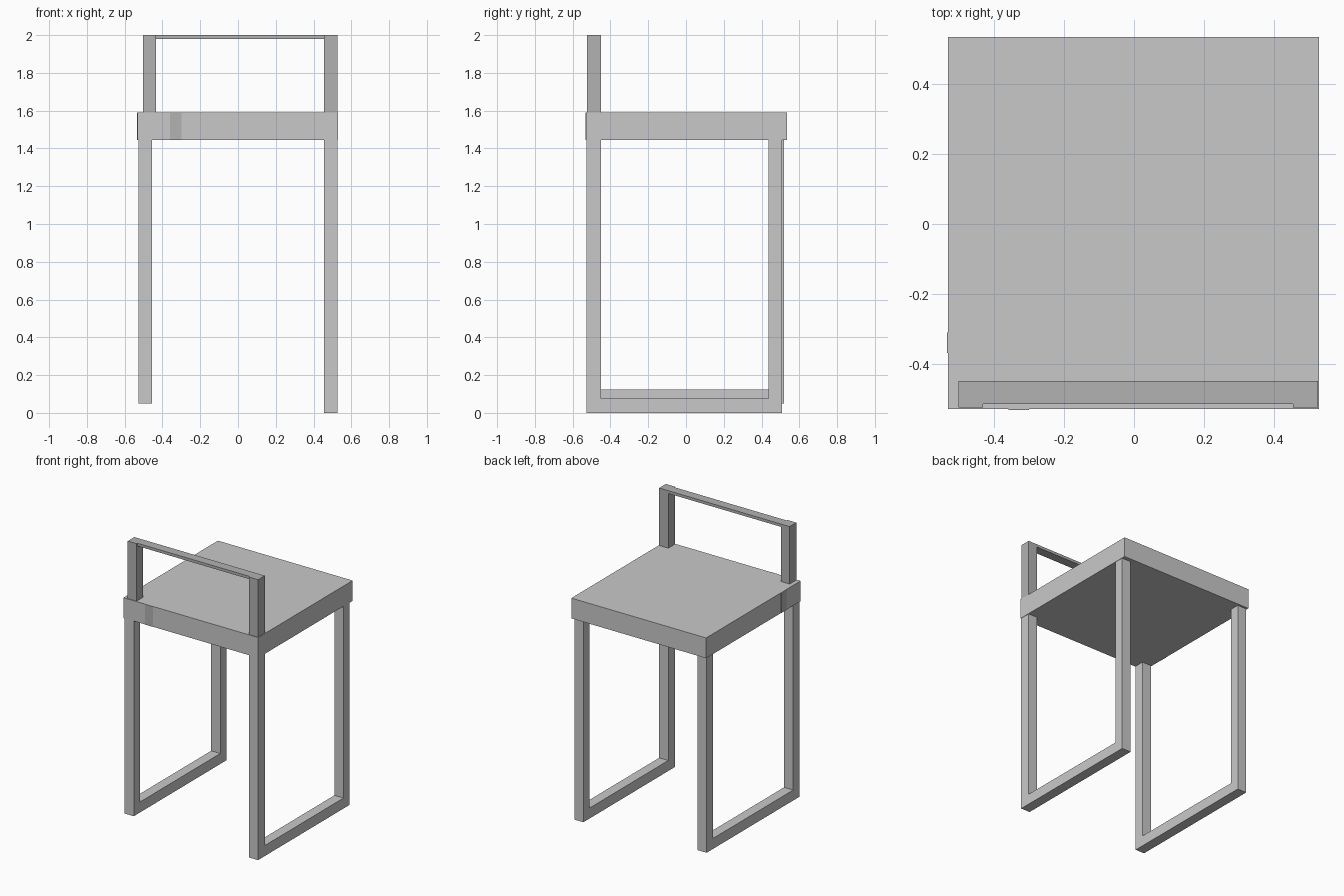
import bpy

if "Cube" in bpy.data.objects:
    bpy.data.objects.remove(bpy.data.objects["Cube"])


def material(name, v):
    m = bpy.data.materials.new(name)
    m.diffuse_color = (v, v, v, 1)
    m.use_nodes = True
    m.node_tree.nodes["Principled BSDF"].inputs["Base Color"].default_value = m.diffuse_color
    return m


LIGHT = material("light_grey", 0.584)
DARK = material("mid_grey", 0.445)


def box(name, x, y, z, mat):
    """Box from (min, max) ranges on each axis."""
    bpy.ops.mesh.primitive_cube_add(size=1)
    ob = bpy.context.object
    ob.name = name
    for v in ob.data.vertices:
        v.co = [r[0] + (c + 0.5) * (r[1] - r[0]) for c, r in zip(v.co, (x, y, z))]
    ob.data.materials.append(mat)
    return ob


# Seat slab, with the darker marks on its front and left edges
SEAT_Z = (1.445, 1.59)
box("seat", (-0.533, 0.53), (-0.53, 0.535), SEAT_Z, LIGHT)
box("front_edge_mark", (-0.36, -0.30), (-0.532, -0.529), SEAT_Z, DARK)
box("left_edge_mark", (-0.535, -0.532), (-0.37, -0.31), SEAT_Z, DARK)

# Leg frames: the left one is a little shorter and set further back
frames = (
    ("left", (-0.527, -0.455), (-0.525, -0.455), (0.45, 0.52), 0.05),
    ("right", (0.455, 0.527), (-0.527, -0.45), (0.437, 0.507), 0.0),
)
for side, x, front, back, base in frames:
    box(side + "_front_leg", x, front, (base, 1.445), LIGHT)
    box(side + "_back_leg", x, back, (base, 1.445), LIGHT)
    box(side + "_floor_rail", x, (front[1], back[0]), (base, base + 0.075), LIGHT)

# Backrest: two posts and a thin top bar
for side, x in (("left", (-0.503, -0.433)), ("right", (0.455, 0.527))):
    box(side + "_back_post", x, (-0.525, -0.45), (1.59, 2.0), DARK)
box("back_top_bar", (-0.433, 0.455), (-0.516, -0.45), (1.98, 2.0), DARK)
